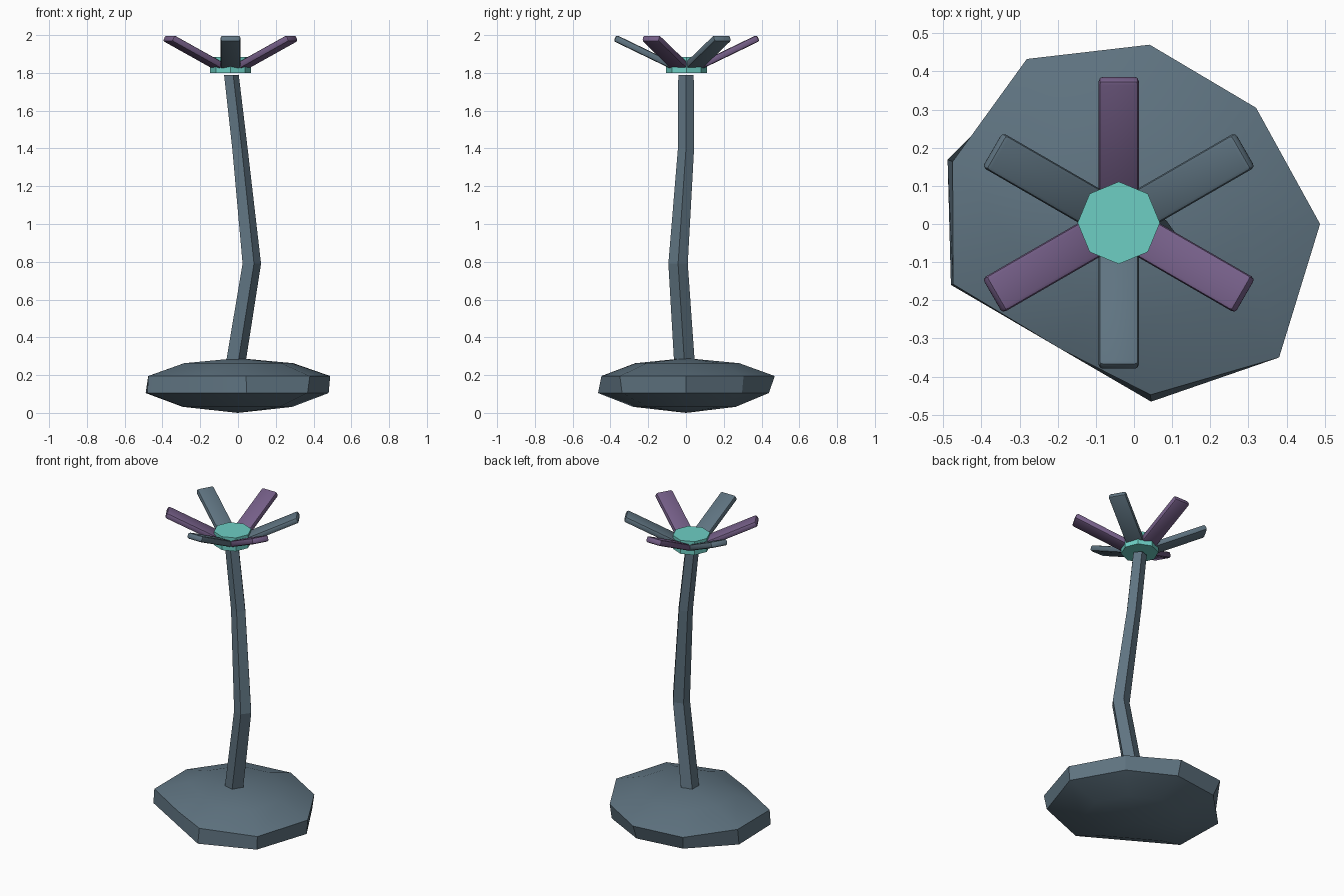
import bpy, bmesh, math
from mathutils import Vector, Matrix

if "Cube" in bpy.data.objects:
    bpy.data.objects.remove(bpy.data.objects["Cube"])


def material(name, rgb):
    m = bpy.data.materials.new(name)
    m.diffuse_color = (*rgb, 1)
    m.use_nodes = True
    m.node_tree.nodes["Principled BSDF"].inputs["Base Color"].default_value = m.diffuse_color
    return m


SLATE = material("slate grey", (0.115, 0.174, 0.22))
PURPLE = material("muted purple", (0.178, 0.114, 0.246))
TEAL = material("teal", (0.153, 0.62, 0.55))


def make_object(name, bm, mat, smooth=None):
    bmesh.ops.recalc_face_normals(bm, faces=bm.faces)
    mesh = bpy.data.meshes.new(name)
    bm.to_mesh(mesh)
    bm.free()
    mesh.materials.append(mat)
    ob = bpy.data.objects.new(name, mesh)
    bpy.context.collection.objects.link(ob)
    if smooth:
        bpy.ops.object.select_all(action='DESELECT')
        ob.select_set(True)
        bpy.context.view_layer.objects.active = ob
        bpy.ops.object.shade_smooth_by_angle(angle=math.radians(smooth))
    return ob


def loft(bm, rings):
    """Join consecutive rings of equal size with quads; return vertex rings."""
    vr = [[bm.verts.new(p) for p in r] for r in rings]
    n = len(vr[0])
    for a, b in zip(vr, vr[1:]):
        for i in range(n):
            j = (i + 1) % n
            bm.faces.new((a[i], a[j], b[j], b[i]))
    return vr


# Rock base: squashed nine-sided ball with uneven radii
angles = [0, 43.6, 85, 123, 161, 198.4, 240, 275.5, 317.4]
upper = [.488, .442, .472, .516, .503, .50, .38, .45, .517]
lower = [.48, .43, .44, .475, .517, .506, .38, .468, .50]


def rock_ring(radii, z, k=1.0):
    return [(r * k * math.cos(math.radians(a)), r * k * math.sin(math.radians(a)), z)
            for a, r in zip(angles, radii)]


bm = bmesh.new()
rings = loft(bm, [rock_ring(lower, .032, .6), rock_ring(lower, .105),
                  rock_ring(upper, .195), rock_ring(upper, .263, .6)])
for ring, z in ((rings[0], 0.0), (rings[-1], .29)):
    tip = bm.verts.new((0, 0, z))
    for i in range(9):
        bm.faces.new((ring[i], ring[(i + 1) % 9], tip))
make_object("rock_base", bm, SLATE, 30)

# Stem: bent five-sided tube
path = [(-.028, -.004, .20, .058), (.068, -.042, .79, .054),
        (.006, 0, 1.40, .045), (-.039, 0, 1.79, .043)]
bm = bmesh.new()
rings = loft(bm, [[(x + r * math.cos(i * math.tau / 5), y + r * math.sin(i * math.tau / 5), z)
                   for i in range(5)] for x, y, z, r in path])
bm.faces.new(rings[0])
bm.faces.new(rings[-1])
make_object("stem", bm, SLATE)

# Flower centre: eight-sided disc
HUB = Vector((-.04, .003, 0))
bm = bmesh.new()
bmesh.ops.create_cone(bm, cap_ends=True, segments=8, radius1=.108, radius2=.108, depth=.085,
                      matrix=Matrix.Translation(HUB + Vector((0, 0, 1.8425))))
make_object("flower_centre", bm, TEAL)

# Petals: six raised, bevelled slabs in alternating colours
tilt = math.radians(25.8)
inner, outer, width, thick = .05, .379, .105, .036
length = (outer - inner) / math.cos(tilt)
mid = Vector(((inner + outer) / 2, 0, 1.905))
for k in range(6):
    bm = bmesh.new()
    bmesh.ops.create_cube(bm, size=1, matrix=Matrix.Diagonal((length, width, thick, 1)))
    bmesh.ops.bevel(bm, geom=bm.edges[:], offset=.011, segments=2, profile=.5, affect='EDGES')
    bm.transform(Matrix.Translation(HUB) @ Matrix.Rotation(math.radians(30 + 60 * k), 4, 'Z')
                 @ Matrix.Translation(mid) @ Matrix.Rotation(-tilt, 4, 'Y'))
    make_object(f"petal_{k + 1}", bm, PURPLE if k % 2 else SLATE, 40)
